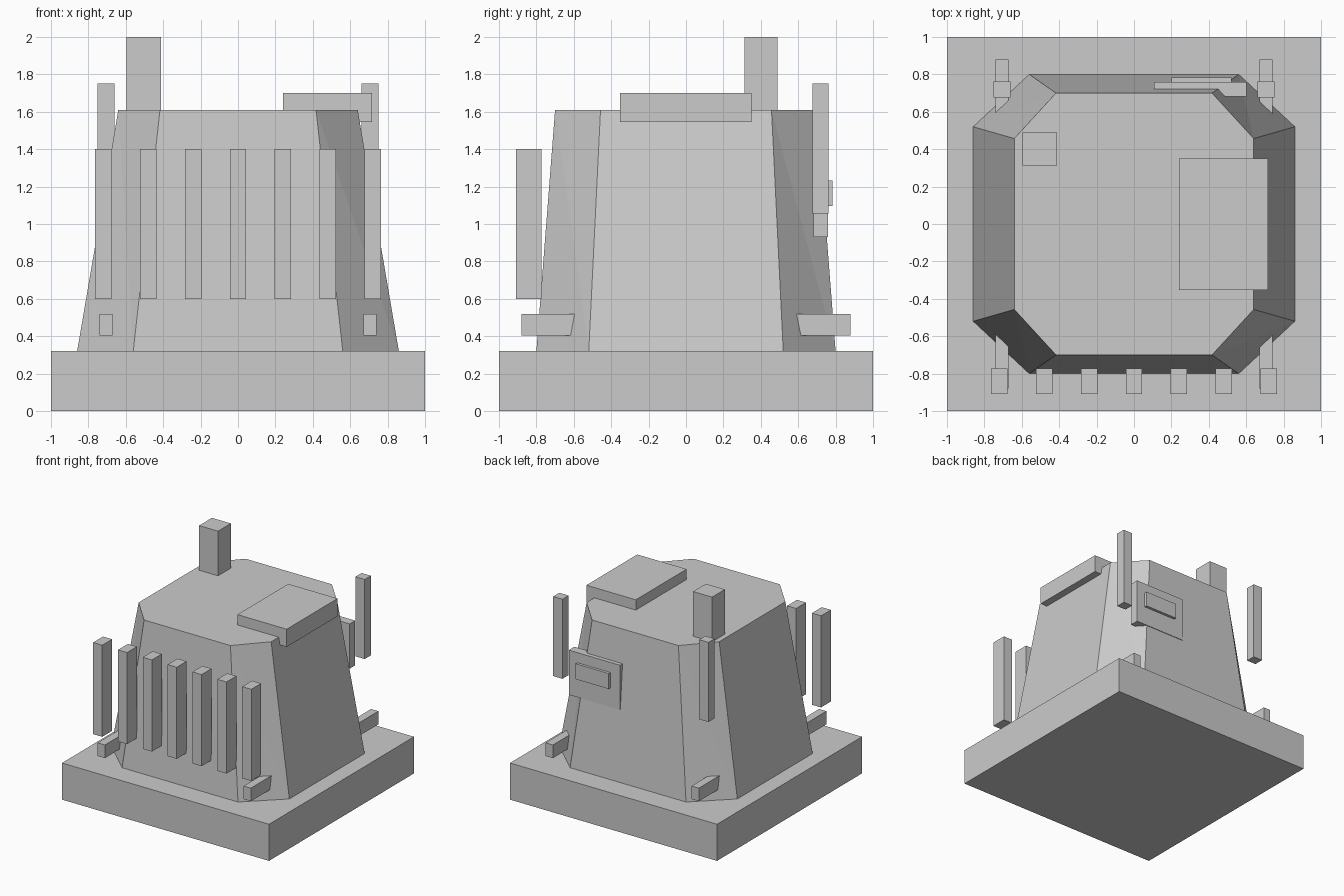
import bpy, bmesh

if "Cube" in bpy.data.objects:
    bpy.data.objects.remove(bpy.data.objects["Cube"])

grey = bpy.data.materials.new("light grey")
grey.diffuse_color = (0.6, 0.6, 0.6, 1)
grey.use_nodes = True
grey.node_tree.nodes["Principled BSDF"].inputs["Base Color"].default_value = grey.diffuse_color


def finish(name, bm):
    bmesh.ops.recalc_face_normals(bm, faces=bm.faces)
    mesh = bpy.data.meshes.new(name)
    bm.to_mesh(mesh)
    bm.free()
    mesh.materials.append(grey)
    bpy.context.collection.objects.link(bpy.data.objects.new(name, mesh))


def box(name, x, y, z):
    """Box from (min, max) ranges on each axis."""
    bm = bmesh.new()
    bmesh.ops.create_cube(bm, size=1)
    for v in bm.verts:
        v.co = [r[0] if c < 0 else r[1] for c, r in zip(v.co, (x, y, z))]
    finish(name, bm)


def octagon(bm, x_out, x_in, y_out, y_in, z):
    pts = [(-x_in, -y_out), (x_in, -y_out), (x_out, -y_in), (x_out, y_in),
           (x_in, y_out), (-x_in, y_out), (-x_out, y_in), (-x_out, -y_in)]
    return [bm.verts.new((x, y, z)) for x, y in pts]


# Base slab
box("base", (-1, 1), (-1, 1), (0, 0.32))

# Tapered body with chamfered corners
bm = bmesh.new()
low = octagon(bm, 0.86, 0.56, 0.80, 0.52, 0.32)
top = octagon(bm, 0.64, 0.417, 0.70, 0.457, 1.61)
for i in range(8):
    j = (i + 1) % 8
    bm.faces.new((low[i], low[j], top[i]))
    bm.faces.new((low[j], top[j], top[i]))
bm.faces.new(top)
bm.faces.new(low[::-1])
finish("body", bm)

# Row of front fins
for i in range(-3, 4):
    c = 0.24 * i
    box("front_fin", (c - 0.044, c + 0.044), (-0.908, -0.772), (0.60, 1.40))

# Rear posts and the four corner pegs
for s in (-1, 1):
    c = 0.705 * s
    box("rear_post", (c - 0.045, c + 0.045), (0.677, 0.762), (1.055, 1.75))
    for y in ((-0.88, -0.53), (0.53, 0.88)):
        box("corner_peg", (c - 0.035, c + 0.035), y, (0.405, 0.52))

# Roof hatch and chimney
box("roof_hatch", (0.24, 0.717), (-0.352, 0.35), (1.545, 1.70))
box("chimney", (-0.595, -0.412), (0.313, 0.49), (1.56, 2.0))

# Rear panel with raised plate
box("rear_panel", (0.107, 0.602), (0.682, 0.758), (0.93, 1.32))
box("rear_plate", (0.20, 0.52), (0.75, 0.782), (1.097, 1.232))
